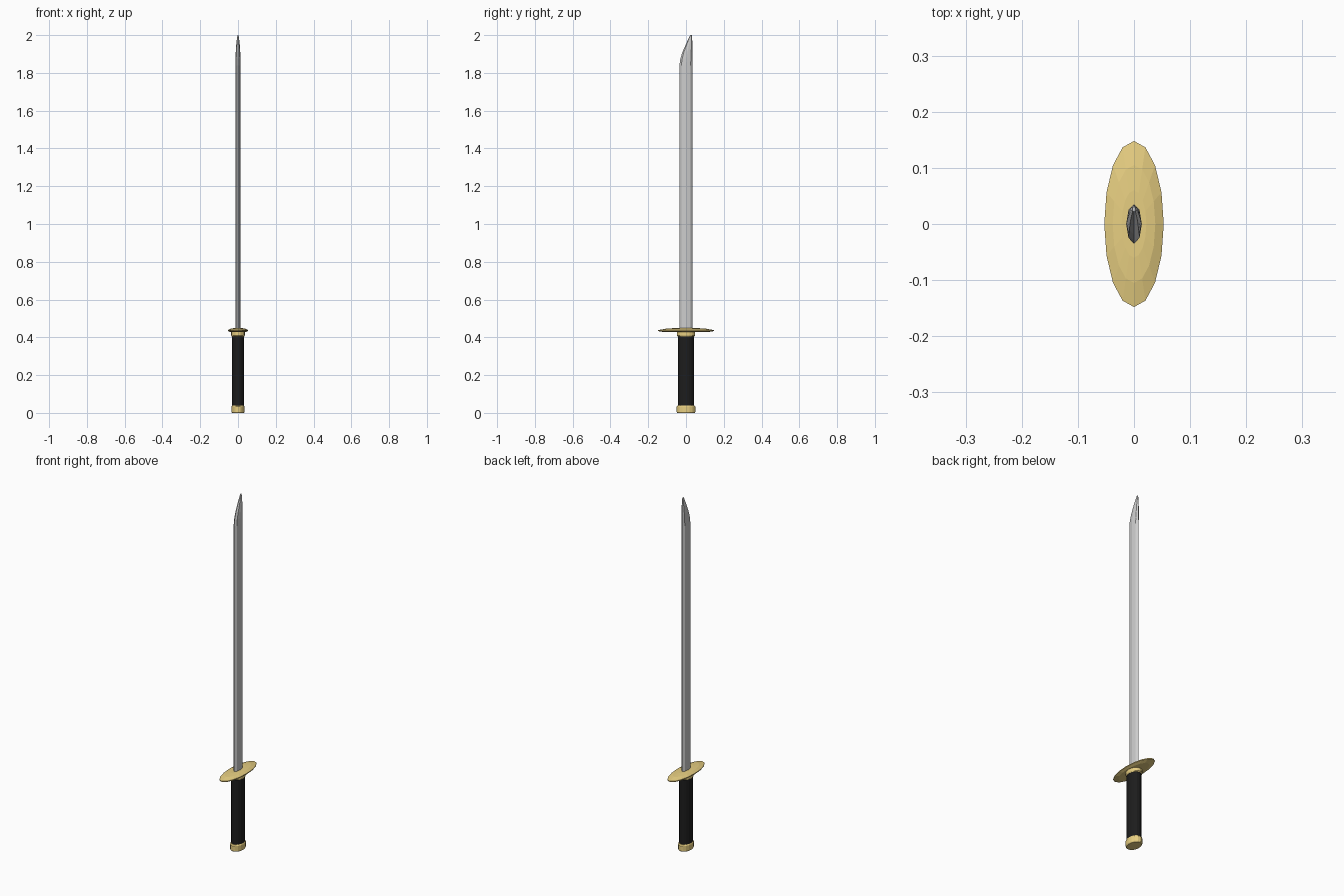
import bpy, bmesh, math

if "Cube" in bpy.data.objects:
    bpy.data.objects.remove(bpy.data.objects["Cube"])


def material(name, color):
    m = bpy.data.materials.new(name)
    m.diffuse_color = color
    m.use_nodes = True
    m.node_tree.nodes["Principled BSDF"].inputs["Base Color"].default_value = m.diffuse_color
    return m


def loft(name, sides, rings, mat=None):
    """Stack elliptical rings given as (z, half width x, y min, y max)."""
    bm = bmesh.new()
    loops = []
    for z, rx, y0, y1 in rings:
        cy, ry = (y0 + y1) / 2, (y1 - y0) / 2
        loops.append([bm.verts.new((rx * math.sin(a), cy + ry * math.cos(a), z))
                      for a in (2 * math.pi * i / sides for i in range(sides))])
    for lo, hi in zip(loops, loops[1:]):
        for i in range(sides):
            j = (i + 1) % sides
            bm.faces.new((lo[i], lo[j], hi[j], hi[i]))
    bm.faces.new(loops[0])
    bm.faces.new(loops[-1])
    bmesh.ops.recalc_face_normals(bm, faces=bm.faces[:])
    me = bpy.data.meshes.new(name)
    bm.to_mesh(me)
    bm.free()
    ob = bpy.data.objects.new(name, me)
    bpy.context.collection.objects.link(ob)
    if mat:
        me.materials.append(mat)
    return ob


def oval(z, rx, ry):
    return (z, rx, -ry, ry)


gold = material("gold", (0.80, 0.62, 0.22, 1))
black = material("black", (0.012, 0.012, 0.012, 1))

# Blade: eight-sided, with the cutting edge sweeping back to the spine at the tip
loft("blade", 8, [(0.43, 0.014, -0.035, 0.035), (1.84, 0.014, -0.035, 0.035),
                  (1.875, 0.0135, -0.030, 0.035), (1.91, 0.012, -0.019, 0.035),
                  (1.96, 0.0085, 0.003, 0.034), (2.0, 0.003, 0.022, 0.031)])

# Oval guard, thin towards the rim
loft("guard", 16, [oval(0.427, 0.040, 0.110), oval(0.433, 0.053, 0.148),
                   oval(0.438, 0.053, 0.148), oval(0.446, 0.038, 0.105),
                   oval(0.449, 0.022, 0.060)], gold)

# Collar under the guard
loft("collar", 16, [oval(0.405, 0.033, 0.044), oval(0.410, 0.036, 0.048),
                    oval(0.430, 0.036, 0.048)], gold)

# Grip
loft("grip", 16, [oval(0.03, 0.032, 0.042), oval(0.41, 0.032, 0.042)], black)

# Pommel cap
loft("pommel", 16, [oval(0.0, 0.032, 0.046), oval(0.006, 0.035, 0.050),
                    oval(0.033, 0.035, 0.050), oval(0.039, 0.032, 0.045)], gold)
